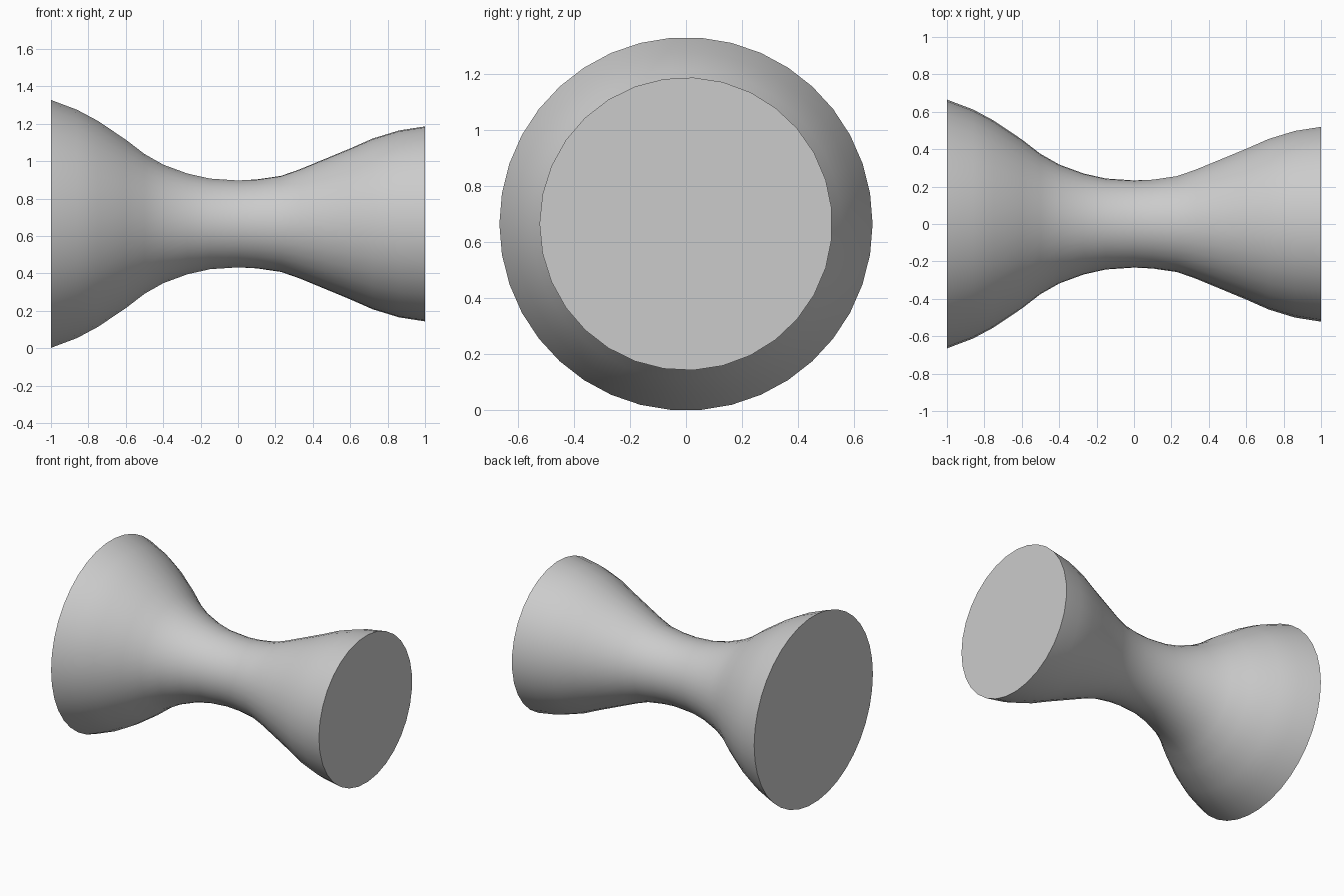
import bpy, bmesh, math

cube = bpy.data.objects.get("Cube")
if cube:
    bpy.data.objects.remove(cube, do_unlink=True)

CENTRE_Z = 0.665
WIDE_SIDES, NARROW_SIDES = 38, 31

# Flared spool profile: (position along x, radius)
PROFILE = [(-1, .665), (-.86, .612), (-.75, .553), (-.6, .452), (-.5, .375),
           (-.4, .318), (-.27, .27), (-.15, .243), (0, .233), (.1, .238),
           (.23, .257), (.33, .292), (.47, .35), (.6, .404), (.72, .457),
           (.86, .5), (1, .522)]


def make_ring(bm, x, radius):
    """Ring of vertices about the x axis, starting at -y."""
    sides = WIDE_SIDES if x <= 0 else NARROW_SIDES
    ring = []
    for i in range(sides):
        a = math.tau * i / sides
        ring.append(bm.verts.new((x, -radius * math.cos(a),
                                  CENTRE_Z + radius * math.sin(a))))
    return ring


def bridge(bm, a, b):
    """Join two rings, with quads if they match and triangles if not."""
    n, m = len(a), len(b)
    if n == m:
        for i in range(n):
            j = (i + 1) % n
            bm.faces.new((a[i], a[j], b[j], b[i]))
        return
    i = j = 0
    while i < n or j < m:
        if j == m or (i < n and (i + 1) / n <= (j + 1) / m):
            bm.faces.new((a[i], a[(i + 1) % n], b[j % m]))
            i += 1
        else:
            bm.faces.new((a[i % n], b[(j + 1) % m], b[j]))
            j += 1


# Plain grey surface
grey = bpy.data.materials.new("light grey")
grey.use_nodes = True
colour = (0.6, 0.6, 0.6, 1)
grey.diffuse_color = colour
grey.node_tree.nodes["Principled BSDF"].inputs["Base Color"].default_value = colour

# Spool body with flat end caps
bm = bmesh.new()
rings = [make_ring(bm, x, r) for x, r in PROFILE]
for a, b in zip(rings, rings[1:]):
    bridge(bm, a, b)
bm.faces.new(rings[0])
bm.faces.new(rings[-1])
bmesh.ops.recalc_face_normals(bm, faces=bm.faces)
mesh = bpy.data.meshes.new("flared_spool")
bm.to_mesh(mesh)
bm.free()
mesh.materials.append(grey)
spool = bpy.data.objects.new("flared_spool", mesh)
bpy.context.collection.objects.link(spool)

# Smooth flare, crisp rims
bpy.ops.object.select_all(action='DESELECT')
spool.select_set(True)
bpy.context.view_layer.objects.active = spool
bpy.ops.object.shade_smooth_by_angle(angle=math.radians(40))
